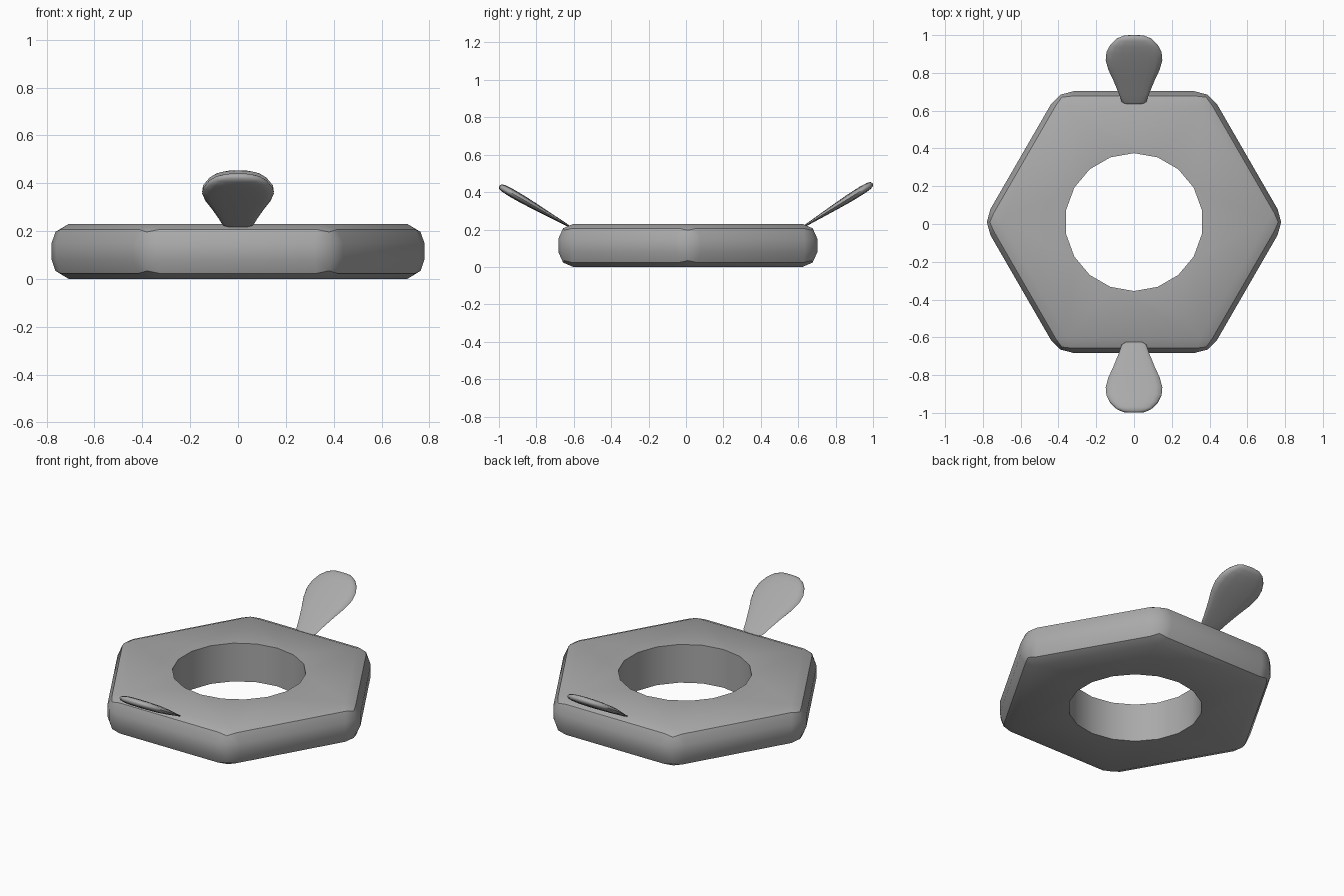
import bpy, bmesh
from math import sin, cos, pi, radians, copysign
from mathutils import Matrix

cube = bpy.data.objects.get("Cube")
if cube:
    bpy.data.objects.remove(cube, do_unlink=True)

HEIGHT = 0.23
CENTER_Y = 0.01

grey = bpy.data.materials.new("plain grey")
grey.use_nodes = True
GREY = (0.4, 0.4, 0.4, 1)
grey.diffuse_color = GREY
grey.node_tree.nodes["Principled BSDF"].inputs["Base Color"].default_value = GREY


def add_object(name, bm):
    bmesh.ops.recalc_face_normals(bm, faces=bm.faces)
    mesh = bpy.data.meshes.new(name)
    bm.to_mesh(mesh)
    bm.free()
    mesh.materials.append(grey)
    obj = bpy.data.objects.new(name, mesh)
    bpy.context.collection.objects.link(obj)
    return obj


def select_only(obj):
    bpy.ops.object.select_all(action='DESELECT')
    obj.select_set(True)
    bpy.context.view_layer.objects.active = obj


def smooth(obj, angle):
    select_only(obj)
    bpy.ops.object.shade_smooth_by_angle(angle=radians(angle))


def prism(name, sides, radius, depth, turn):
    bm = bmesh.new()
    place = Matrix.Translation((0, CENTER_Y, HEIGHT / 2)) @ Matrix.Rotation(turn, 4, 'Z')
    ring = [bm.verts.new(place @ Matrix.Rotation(2 * pi * i / sides, 4, 'Z')
                         @ Matrix.Translation((radius, 0, -depth / 2)).translation)
            for i in range(sides)]
    base = bm.faces.new(ring)
    top = bmesh.ops.extrude_face_region(bm, geom=[base])["geom"]
    bmesh.ops.translate(bm, vec=(0, 0, depth),
                        verts=[g for g in top if isinstance(g, bmesh.types.BMVert)])
    return add_object(name, bm)


# Hexagonal body with rounded rims and a plain round bore
body = prism("nut_body", 6, 0.8, HEIGHT, 0)
cutter = prism("bore_cutter", 18, 0.365, 1, pi / 2)
cutter.hide_render = True

bevel = body.modifiers.new("rounded_rims", 'BEVEL')
bevel.width = 0.08
bevel.segments = 2
bevel.limit_method = 'ANGLE'
bore = body.modifiers.new("bore", 'BOOLEAN')
bore.operation = 'DIFFERENCE'
bore.solver = 'EXACT'
bore.object = cutter
select_only(body)
bpy.ops.object.convert(target='MESH')
bpy.data.objects.remove(cutter, do_unlink=True)
smooth(body, 35)

# Petal outline: distance along the wing, half width, half thickness
PETAL = [(0.004, 0.045, 0.004), (0.02, 0.065, 0.006), (0.07, 0.08, 0.009),
         (0.15, 0.108, 0.014), (0.22, 0.136, 0.018), (0.28, 0.15, 0.021),
         (0.33, 0.146, 0.022), (0.375, 0.126, 0.022), (0.41, 0.095, 0.019),
         (0.428, 0.06, 0.013)]
SIDES = 16


def power(value):
    return copysign(abs(value) ** 0.75, value)


# Thin petal-shaped wing lofted outward from the body's upper rim
def wing(name, side, base_y, tilt):
    bm = bmesh.new()
    rings = []
    for along, half_width, half_thick in PETAL:
        rings.append([bm.verts.new((half_width * power(cos(2 * pi * i / SIDES)), along,
                                    half_thick * power(sin(2 * pi * i / SIDES))))
                      for i in range(SIDES)])
    for a, b in zip(rings, rings[1:]):
        for i in range(SIDES):
            j = (i + 1) % SIDES
            bm.faces.new((a[i], a[j], b[j], b[i]))
    for ring, along in ((rings[0], 0), (rings[-1], 0.435)):
        pole = bm.verts.new((0, along, 0))
        for i in range(SIDES):
            bm.faces.new((ring[i], ring[(i + 1) % SIDES], pole))
    facing = Matrix.Rotation(0 if side > 0 else pi, 4, 'Z')
    bm.transform(Matrix.Translation((0, side * base_y, 0.216)) @ facing
                 @ Matrix.Rotation(radians(tilt), 4, 'X'))
    smooth(add_object(name, bm), 60)


wing("front_wing", -1, 0.622, 30)
wing("back_wing", 1, 0.63, 32)
